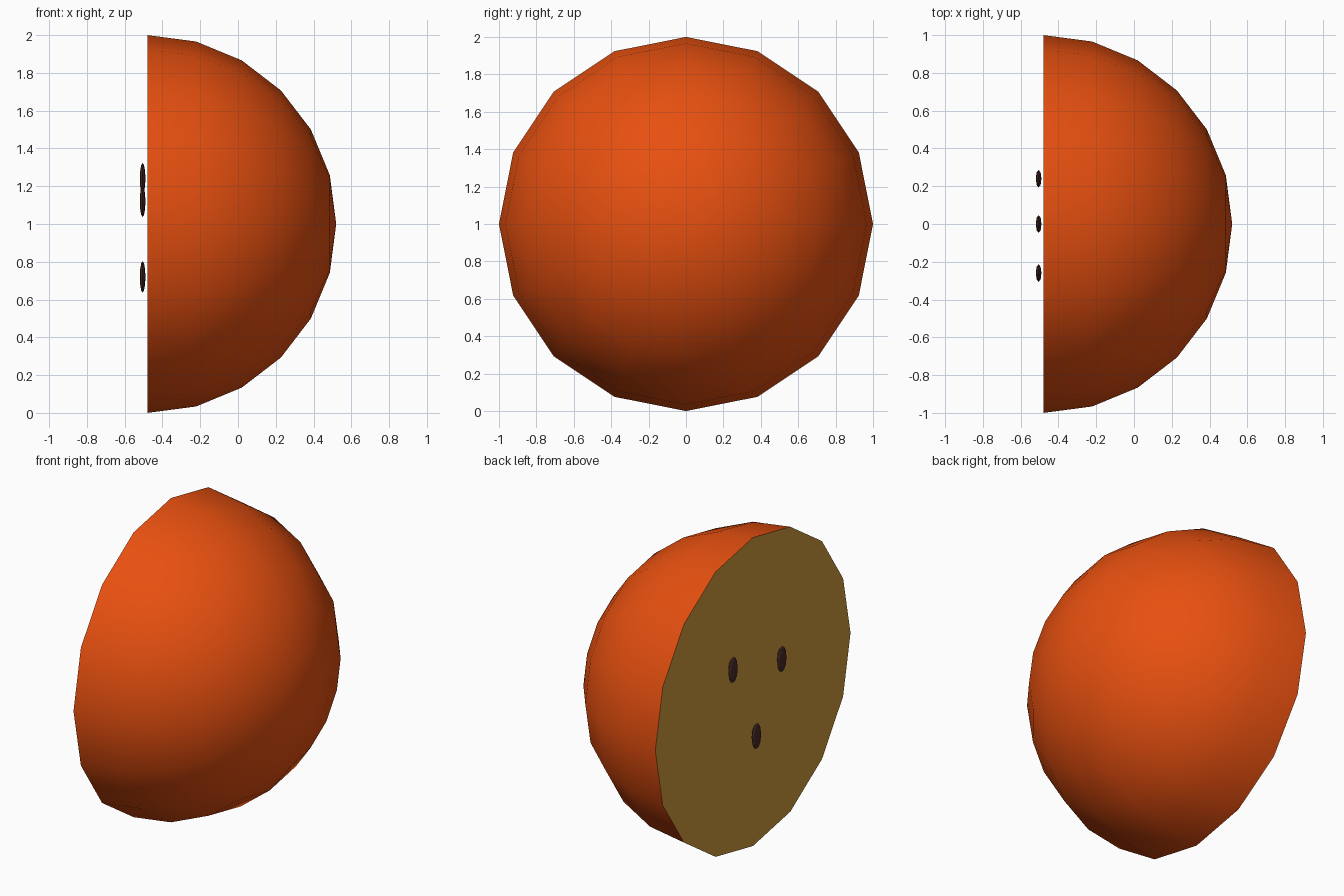
import bpy, bmesh, math
from mathutils import Matrix

if "Cube" in bpy.data.objects:
    bpy.data.objects.remove(bpy.data.objects["Cube"])


def material(name, rgb):
    m = bpy.data.materials.new(name)
    m.diffuse_color = (*rgb, 1)
    m.use_nodes = True
    m.node_tree.nodes["Principled BSDF"].inputs["Base Color"].default_value = m.diffuse_color
    return m


skin = material("orange skin", (0.80, 0.080, 0.005))
flesh = material("golden flesh", (0.62, 0.33, 0.045))
brown = material("dark brown", (0.060, 0.022, 0.018))
CUT_X = -0.48


def add_object(name, bm, mats):
    mesh = bpy.data.meshes.new(name)
    bm.to_mesh(mesh)
    bm.free()
    ob = bpy.data.objects.new(name, mesh)
    bpy.context.collection.objects.link(ob)
    for m in mats:
        mesh.materials.append(m)
    return ob


# Halved fruit: sphere with its pole along x, cut flat and capped
bm = bmesh.new()
bmesh.ops.create_uvsphere(bm, u_segments=16, v_segments=12, radius=1,
                          matrix=Matrix.Rotation(math.pi / 2, 4, 'Y'))
bmesh.ops.delete(bm, geom=[v for v in bm.verts if v.co.x < -0.01], context='VERTS')
rim = [e for e in bm.edges if e.is_boundary]
cap = bmesh.ops.contextual_create(bm, geom=rim)["faces"]
for f in cap:
    f.material_index = 1
bmesh.ops.recalc_face_normals(bm, faces=bm.faces)
bmesh.ops.translate(bm, verts=bm.verts, vec=(CUT_X, 0, 1))
fruit = add_object("half_fruit", bm, [skin, flesh])
bpy.context.view_layer.objects.active = fruit
fruit.select_set(True)
bpy.ops.object.shade_smooth_by_angle(angle=math.radians(35))

# Seeds: thin pointed ellipsoids just off the cut face
for i, (y, z) in enumerate([(0.24, 1.24), (0.0, 0.72), (-0.26, 1.12)]):
    bm = bmesh.new()
    bmesh.ops.create_uvsphere(bm, u_segments=8, v_segments=6, radius=1,
                              matrix=Matrix.Translation((-0.505, y, z))
                              @ Matrix.Diagonal((0.015, 0.047, 0.083, 1)))
    add_object(f"seed_{i + 1}", bm, [brown])
